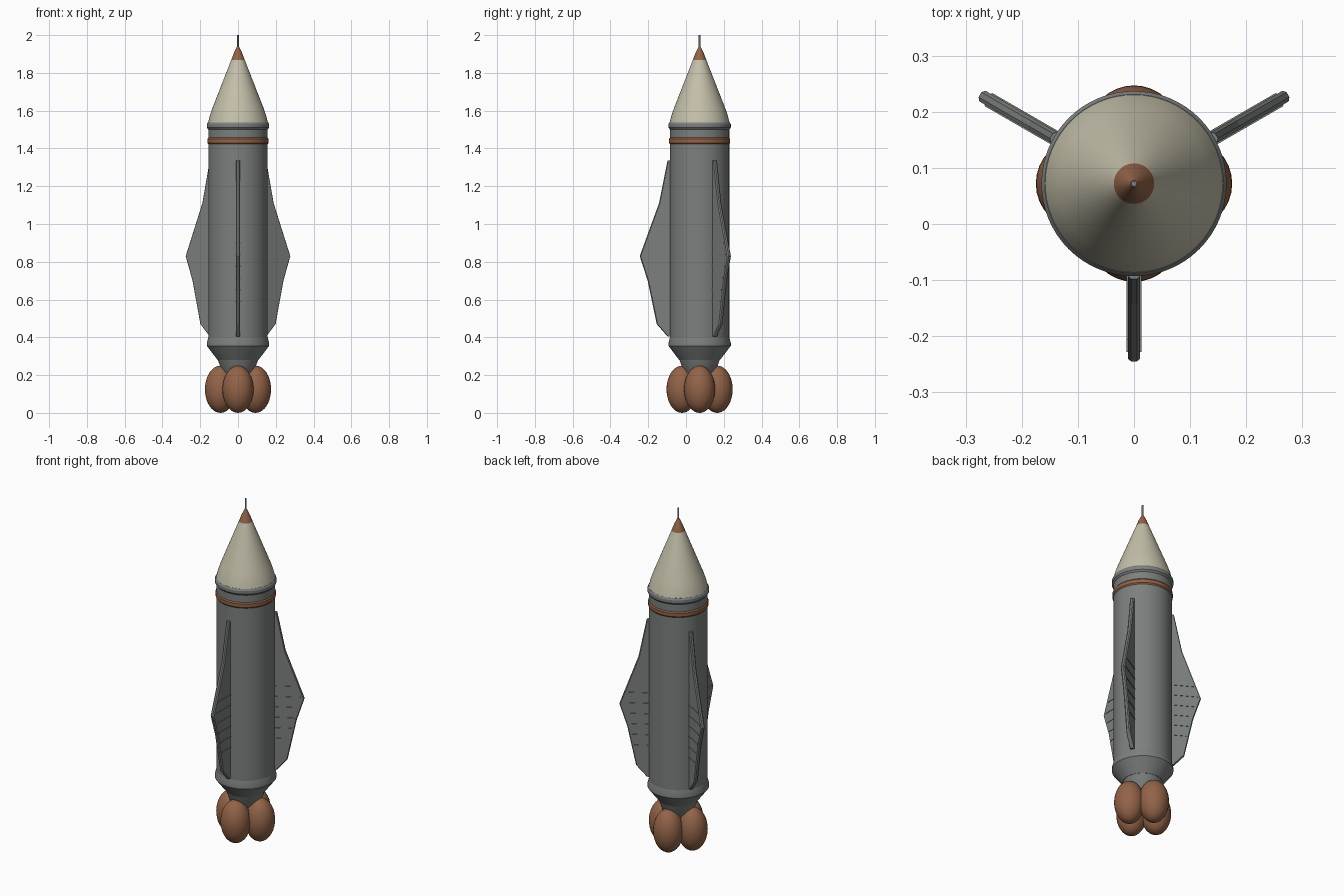
import bpy, bmesh, math
from mathutils import Matrix, Vector

cube = bpy.data.objects.get("Cube")
if cube:
    bpy.data.objects.remove(cube, do_unlink=True)

AXIS_Y = 0.072   # the hull sits behind the centre because one fin points forward
SIDES = 64


def material(name, r, g, b):
    m = bpy.data.materials.new(name)
    m.use_nodes = True
    m.diffuse_color = (r, g, b, 1)
    m.node_tree.nodes["Principled BSDF"].inputs["Base Color"].default_value = (r, g, b, 1)
    return m


grey = material("hull grey", 0.20, 0.215, 0.205)
copper = material("copper", 0.29, 0.125, 0.065)
cream = material("cream", 0.55, 0.52, 0.40)


def finish(name, bm, mat, smooth=True):
    bmesh.ops.recalc_face_normals(bm, faces=bm.faces)
    mesh = bpy.data.meshes.new(name)
    bm.to_mesh(mesh)
    bm.free()
    mesh.materials.append(mat)
    obj = bpy.data.objects.new(name, mesh)
    bpy.context.collection.objects.link(obj)
    obj.location.y = AXIS_Y
    if smooth:
        bpy.ops.object.select_all(action="DESELECT")
        obj.select_set(True)
        bpy.context.view_layer.objects.active = obj
        bpy.ops.object.shade_smooth_by_angle(angle=math.radians(25))
    return obj


def lathe(name, profile, mat):
    """Spin (radius, height) points round the hull axis and cap open ends."""
    bm = bmesh.new()
    verts = [bm.verts.new((r, 0, z)) for r, z in profile]
    edges = [bm.edges.new(pair) for pair in zip(verts, verts[1:])]
    bmesh.ops.spin(bm, geom=verts + edges, axis=(0, 0, 1), cent=(0, 0, 0),
                   angle=math.tau, steps=SIDES)
    bmesh.ops.remove_doubles(bm, verts=bm.verts, dist=1e-4)
    bmesh.ops.holes_fill(bm, edges=[e for e in bm.edges if e.is_boundary], sides=0)
    return finish(name, bm, mat)


# Hull, from the bottom up
lathe("engine_neck", [(0.06, 0.18), (0.085, 0.22), (0.108, 0.285)], grey)
lathe("tail_skirt", [(0.108, 0.28), (0.165, 0.355), (0.165, 0.37), (0.157, 0.40)], grey)
lathe("hull", [(0.157, 0.37), (0.157, 1.51)], grey)
lathe("copper_band", [(0.157, 1.423), (0.162, 1.43), (0.162, 1.45), (0.157, 1.457)], copper)
lathe("nose_collar", [(0.157, 1.50), (0.165, 1.51), (0.165, 1.528), (0.159, 1.538)], grey)
lathe("nose_cone", [(0.159, 1.535), (0.149, 1.575), (0.135, 1.615), (0.036, 1.868)], cream)
lathe("nose_tip", [(0.036, 1.868), (0.022, 1.905), (0.006, 1.938)], copper)
lathe("antenna", [(0.005, 1.92), (0.005, 2.0)], grey)

# Four egg-shaped boosters under the neck
for i, side in enumerate(("left", "back", "right", "front")):
    a = i * math.pi / 2
    bm = bmesh.new()
    bmesh.ops.create_uvsphere(bm, u_segments=32, v_segments=20, radius=1, matrix=(
        Matrix.Translation((0.093 * math.cos(a), 0.093 * math.sin(a), 0.125))
        @ Matrix.Diagonal((0.082, 0.082, 0.125, 1))))
    finish("booster_" + side, bm, copper)

# Fin outline as (radius, height), from the top down
OUTLINE = [(0.14, 1.335), (0.17, 1.335), (0.215, 1.11), (0.317, 0.83),
           (0.275, 0.70), (0.227, 0.47), (0.17, 0.405), (0.14, 0.405)]


def edge_radius(z):
    for (r1, z1), (r2, z2) in zip(OUTLINE[1:], OUTLINE[2:]):
        if z2 <= z <= z1:
            return r1 + (r2 - r1) * (z1 - z) / (z1 - z2)


def fin(name, angle):
    turn = Matrix.Rotation(angle, 4, "Z")
    # Blade: flat sides with a chamfered rim
    bm = bmesh.new()
    layers = []
    for inset, y in ((0.005, -0.011), (0, -0.005), (0, 0.005), (0.005, 0.011)):
        layers.append([bm.verts.new((r - inset, y, z)) for r, z in OUTLINE])
    for low, high in zip(layers, layers[1:]):
        for i in range(len(OUTLINE)):
            bm.faces.new((low[i - 1], low[i], high[i], high[i - 1]))
    bm.faces.new(layers[0])
    bm.faces.new(layers[-1])
    bmesh.ops.transform(bm, matrix=turn, verts=bm.verts)
    finish(name, bm, grey, smooth=False)

    # Evenly spaced ribs standing just proud of both sides
    bm = bmesh.new()
    for i in range(6):
        z = 0.90 - i * 0.062
        outer = edge_radius(z) - 0.014
        bmesh.ops.create_cube(bm, size=1, matrix=(
            turn @ Matrix.Translation(((0.14 + outer) / 2, 0, z))
            @ Matrix.Diagonal((outer - 0.14, 0.027, 0.006, 1))))
    finish(name + "_ribs", bm, grey, smooth=False)


for name, degrees in (("front_fin", -90), ("back_left_fin", 30), ("back_right_fin", 150)):
    fin(name, math.radians(degrees))
